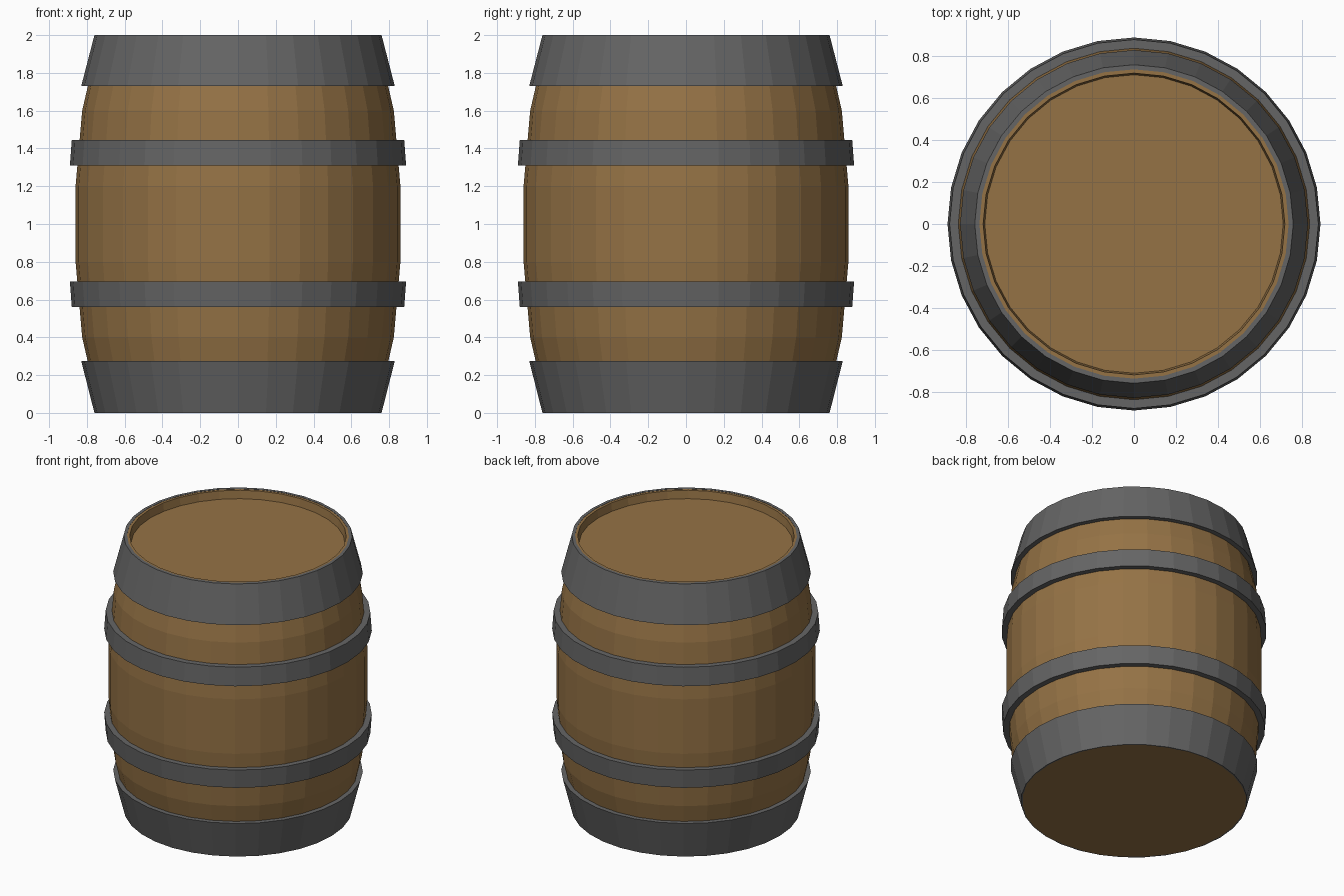
import bpy, bmesh, math

if "Cube" in bpy.data.objects:
    bpy.data.objects.remove(bpy.data.objects["Cube"])

SIDES = 32

def material(name, color):
    m = bpy.data.materials.new(name)
    m.diffuse_color = color
    m.use_nodes = True
    m.node_tree.nodes["Principled BSDF"].inputs["Base Color"].default_value = m.diffuse_color
    return m

wood = material("wood", (0.30, 0.17, 0.06, 1))
iron = material("iron", (0.13, 0.13, 0.13, 1))

def lathe(name, profile, mat, closed=False):
    """Revolve (radius, z) points around z; open profiles get end caps."""
    bm = bmesh.new()
    rings = []
    for r, z in profile:
        rings.append([bm.verts.new((r * math.cos(i * math.tau / SIDES),
                                    r * math.sin(i * math.tau / SIDES), z))
                      for i in range(SIDES)])
    pairs = list(zip(rings, rings[1:]))
    if closed:
        pairs.append((rings[-1], rings[0]))
    for a, b in pairs:
        for i in range(SIDES):
            j = (i + 1) % SIDES
            bm.faces.new((a[i], a[j], b[j], b[i]))
    if not closed:
        bm.faces.new(rings[0][::-1])
        bm.faces.new(rings[-1])
    bmesh.ops.recalc_face_normals(bm, faces=bm.faces)
    me = bpy.data.meshes.new(name)
    bm.to_mesh(me)
    bm.free()
    me.materials.append(mat)
    ob = bpy.data.objects.new(name, me)
    bpy.context.collection.objects.link(ob)
    return ob

# Bulging stave body, with a rim and a recessed lid at the top
lathe("barrel_body", [(0.754, 0), (0.795, 0.27), (0.825, 0.40), (0.86, 0.80),
                      (0.86, 1.20), (0.825, 1.60), (0.795, 1.73),
                      (0.742, 1.998), (0.72, 1.998), (0.712, 1.94)], wood)

# Hoops: (name, outer radius low/high, inner radius low/high, z low/high)
hoops = [
    ("bottom_hoop", 0.76, 0.83, 0.75, 0.785, 0.0, 0.275),
    ("lower_hoop", 0.88, 0.89, 0.83, 0.84, 0.56, 0.695),
    ("upper_hoop", 0.89, 0.88, 0.84, 0.83, 1.31, 1.445),
    ("top_hoop", 0.83, 0.76, 0.785, 0.738, 1.73, 2.0),
]
for name, o0, o1, i0, i1, z0, z1 in hoops:
    lathe(name, [(o0, z0), (o1, z1), (i1, z1), (i0, z0)], iron, closed=True)
